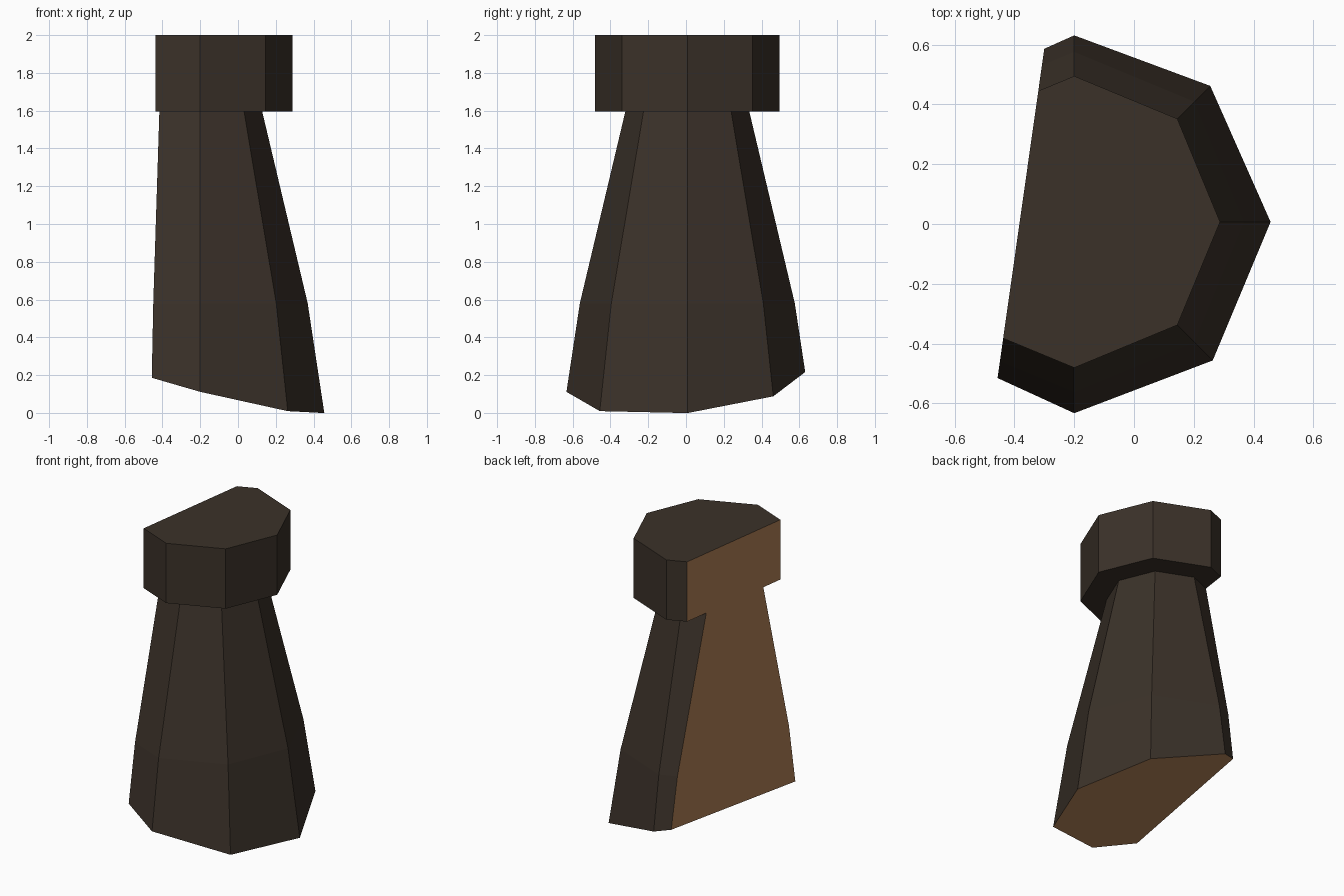
import bpy, bmesh, math
from mathutils import Vector

cube = bpy.data.objects.get("Cube")
if cube:
    bpy.data.objects.remove(cube, do_unlink=True)


def make_material(name, rgb):
    mat = bpy.data.materials.new(name)
    mat.use_nodes = True
    mat.diffuse_color = (*rgb, 1)
    bsdf = mat.node_tree.nodes["Principled BSDF"]
    bsdf.inputs["Base Color"].default_value = (*rgb, 1)
    bsdf.inputs["Roughness"].default_value = 0.9
    return mat


SIDES = 8
AXIS = Vector((-0.2, 0.007, 0))
# (radius, height): flared trunk, then the wide collar on top
PROFILE = [(0.672, -0.1), (0.569, 0.58), (0.328, 1.596), (0.488, 1.596), (0.488, 2.0)]

bm = bmesh.new()
rings = []
for radius, z in PROFILE:
    ring = []
    for i in range(SIDES):
        a = math.tau * i / SIDES
        ring.append(bm.verts.new(AXIS + Vector((radius * math.cos(a), radius * math.sin(a), z))))
    rings.append(ring)
for low, high in zip(rings, rings[1:]):
    for i in range(SIDES):
        j = (i + 1) % SIDES
        bm.faces.new((low[i], low[j], high[j], high[i]))
bm.faces.new(rings[-1])
bm.faces.new(rings[0][::-1])


def saw(point, normal):
    """Slice off everything past the plane and close it with bare wood."""
    geom = bm.verts[:] + bm.edges[:] + bm.faces[:]
    cut = bmesh.ops.bisect_plane(bm, geom=geom, plane_co=point, plane_no=normal, clear_outer=True)
    edges = [e for e in cut["geom_cut"] if isinstance(e, bmesh.types.BMEdge)]
    for face in bmesh.ops.contextual_create(bm, geom=edges)["faces"]:
        face.material_index = 1


# Slanted base cut and upright side cut
saw(Vector((-0.2, 0, 0.164)), Vector((-0.252, 0.083, -1)))
saw(Vector((-0.382, 0.01, 0)), Vector((-1, 0.142, 0)))
bmesh.ops.recalc_face_normals(bm, faces=bm.faces[:])

mesh = bpy.data.meshes.new("split_post")
bm.to_mesh(mesh)
bm.free()
mesh.materials.append(make_material("dark bark", (0.043, 0.031, 0.022)))
mesh.materials.append(make_material("bare wood", (0.44, 0.22, 0.095)))
post = bpy.data.objects.new("split_post", mesh)
bpy.context.collection.objects.link(post)
